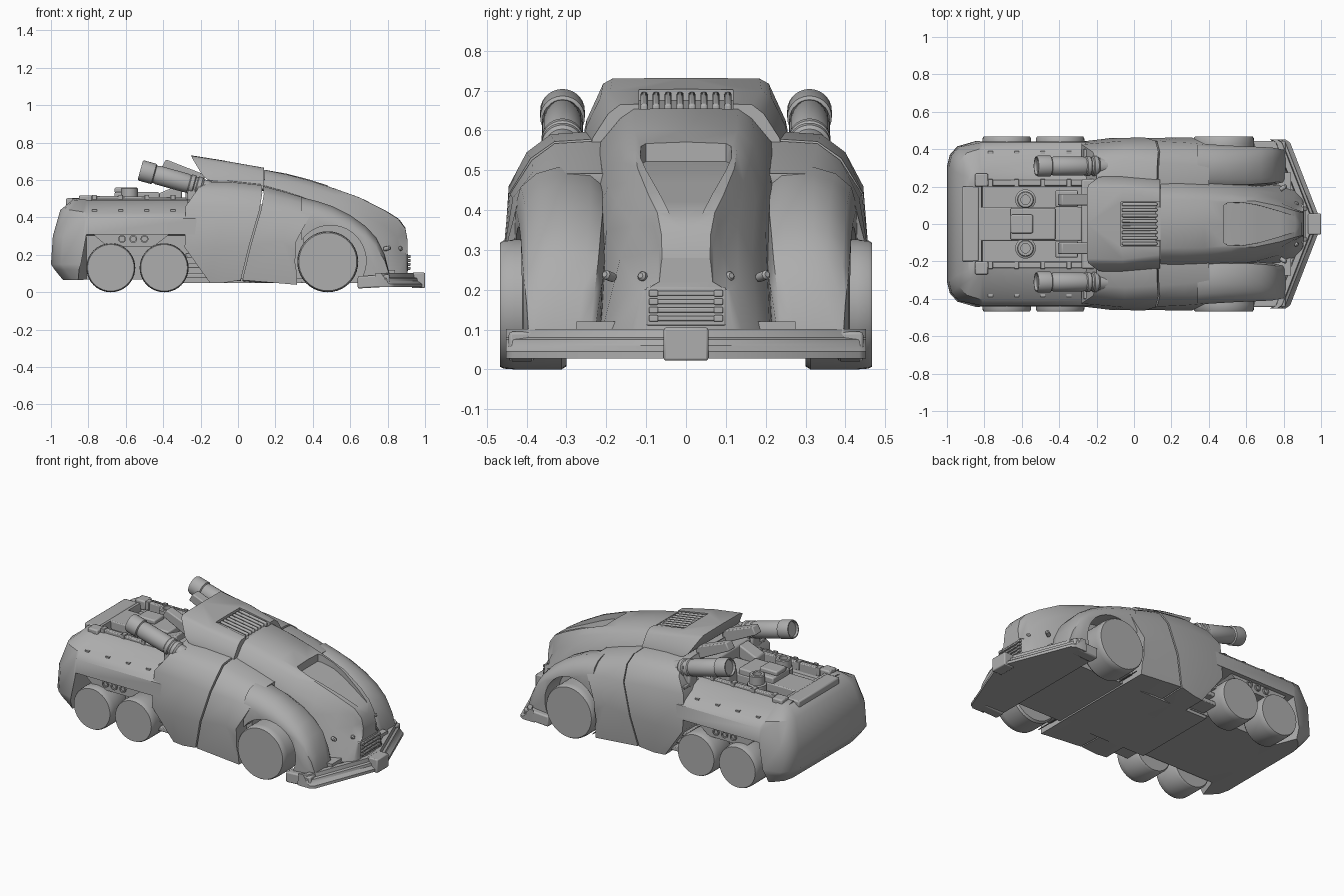
import bpy, bmesh, math
from mathutils import Vector

paint = bpy.data.materials.new("body grey")
paint.diffuse_color = (0.42, 0.42, 0.42, 1)


def finish(name, bm, bevel=0):
    bmesh.ops.remove_doubles(bm, verts=bm.verts, dist=1e-5)
    bmesh.ops.recalc_face_normals(bm, faces=bm.faces)
    me = bpy.data.meshes.new(name)
    bm.to_mesh(me)
    bm.free()
    me.materials.append(paint)
    ob = bpy.data.objects.new(name, me)
    bpy.context.collection.objects.link(ob)
    if bevel:
        b = ob.modifiers.new("bevel", 'BEVEL')
        b.width, b.segments, b.limit_method = bevel, 2, 'ANGLE'
    return ob


def loft(name, rings, bevel=0):
    """Skin closed rings of equal even length; caps are quad strips."""
    bm = bmesh.new()
    vs = [[bm.verts.new(p) for p in r] for r in rings]
    n = len(rings[0])
    for a, b in zip(vs, vs[1:]):
        for i in range(n):
            j = (i + 1) % n
            bm.faces.new((a[i], a[j], b[j], b[i]))
    for r in (vs[0], vs[-1]):
        for i in range(n // 2 - 1):
            bm.faces.new((r[i], r[i + 1], r[n - 2 - i], r[n - 1 - i]))
    return finish(name, bm, bevel)


def sym(half):
    return half + [(x, -y, z) for x, y, z in reversed(half)]


def at(x, *pts):
    return sym([(x, y, z) for y, z in pts])


def box(name, x0, x1, y0, y1, z0, z1, bevel=0, slope=0):
    """Box whose far x end is shifted in z by slope."""
    def ring(x, d):
        return [(x, y0, z0 + d), (x, y1, z0 + d), (x, y1, z1 + d), (x, y0, z1 + d)]
    return loft(name, [ring(x0, 0), ring(x1, slope)], bevel)


def revolve(name, origin, axis, profile, n=32):
    """Spin (distance, radius) pairs about an axis."""
    q = Vector(axis).to_track_quat('Z', 'Y')
    o = Vector(origin)
    return loft(name, [[o + q @ Vector((r * math.cos(2 * math.pi * i / n),
                r * math.sin(2 * math.pi * i / n), t)) for i in range(n)] for t, r in profile])


def cut(ob, *cutters):
    bpy.context.view_layer.objects.active = ob
    for c in cutters:
        m = ob.modifiers.new("cut", 'BOOLEAN')
        m.operation, m.object, m.solver = 'DIFFERENCE', c, 'EXACT'
        bpy.ops.object.modifier_apply(modifier=m.name)


# rear hull with sunken deck and open wheel bays
def bay(x):
    return at(x, (0, .45), (.2, .45), (.22, .50), (.28, .49), (.405, .425), (.435, .395),
              (.44, .31), (.28, .30), (.28, .068), (0, .068))


def tail(top, edge, w):
    """Rounded tail ring: x of the top, x of the widest line, half width there."""
    return sym([(top, 0, .497), (top, .2, .497), (top, .22, .50), (top, min(.28, w - .06), .493),
                (edge + .05, w - .035, .44), (edge + .01, w - .003, .30), (edge, w, .15),
                (edge + .02, w - .007, .12), (edge + .065, w - .025, .065), (edge + .065, 0, .065)])


loft("rear_hull", [
    tail(-.885, -1, .31), tail(-.875, -.985, .37), tail(-.86, -.945, .415),
    sym([(-.815, 0, .50), (-.815, .2, .50), (-.815, .22, .505), (-.82, .28, .495), (-.83, .40, .43),
         (-.82, .435, .38), (-.84, .445, .15), (-.85, .435, .12), (-.855, .41, .065), (-.855, 0, .065)]),
    bay(-.81), bay(-.18)])

# deck equipment
box("deck_spine", -.83, -.28, -.09, .09, .44, .50, .006)
box("deck_housing", -.66, -.42, -.085, .085, .49, .535, .008)
box("deck_cap", -.66, -.54, -.05, .05, .53, .56, .008)
box("tail_plate", -.92, -.83, -.2, .2, .46, .503, .008)
box("cab_rear_wall", -.28, -.15, -.24, .24, .42, .56, .01)
for s, side in ((1, "left"), (-1, "right")):
    revolve("deck_port_" + side, (-.58, s * .13, .44), (0, 0, 1),
            [(0, .055), (.06, .055), (.065, .045), (.115, .045), (.12, .04), (.12, .025), (.08, .025)], 24)
    box("deck_rail_" + side, -.85, -.26, s * .205, s * .235, .46, .518, .005, -.012)
    box("tail_block_" + side, -.85, -.78, s * .2, s * .27, .46, .518, .008)
    for i in range(4):
        x = -.78 + .14 * i
        box("rail_clamp_" + side, x, x + .025, s * .20, s * .24, .47, .521, .003)
        box("lid_stud_" + side, x, x + .025, s * .375, s * .39, .425, .442)
    loft("rear_strut_" + side, [[(x, y, z) for x, z in
         ((-.41, .665), (-.385, .71), (-.18, .63), (-.18, .55))] for y in (s * .10, s * .16)], .006)
    box("strut_foot_" + side, -.42, -.3, s * .09, s * .18, .45, .53, .008, .05)
    # bracket with round ports over the rear wheels
    loft("bay_bracket_" + side, [[(x, y, z) for x, z in
         ((-.78, .315), (-.70, .245), (-.45, .245), (-.36, .315))] for y in (s * .27, s * .415)])
    for x in (-.62, -.56, -.50):
        revolve("bay_port_" + side, (x, s * .41, .285), (0, s, 0),
                [(0, .021), (.015, .021), (.015, .014), (.006, .014)], 16)
    for i in range(4):
        box("step_bar_" + side, -.28, -.16, s * .27, s * .39, .075 + i * .055, .10 + i * .055, .004)
        box("side_vent_" + side, -.27, -.2, s * .26, s * .40, .405 + i * .025, .42 + i * .025, .003)

# wheels with flat closed faces
for s, side in ((1, "left"), (-1, "right")):
    for name, x, r in (("rear", -.68, .131), ("middle", -.395, .131), ("front", .48, .163)):
        revolve(f"{name}_wheel_{side}", (x, s * .30, r), (0, s, 0),
                [(0, r * .94), (.012, r), (.13, r), (.158, r * .985), (.167, r * .95)], 40)
    revolve("axle_" + side, (-.68, 0, .13), (0, s, 0), [(0, .03), (.31, .03)], 12)

# cab side shells, split by a slanted seam
wells = [revolve("well_cutter", (.495, s * .275, .168), (0, s, 0), [(0, .19), (.3, .19)], 40)
         for s in (1, -1)]
loft("cab_shell", [
    sym([(-.20, 0, .59), (-.20, .2, .60), (-.20, .33, .59), (-.22, .385, .545), (-.28, .425, .46),
         (-.285, .44, .24), (-.15, .42, .05), (-.15, 0, .05)]),
    sym([(-.05, 0, .60), (-.05, .2, .60), (-.05, .34, .59), (-.05, .40, .545), (-.06, .445, .46),
         (-.12, .46, .24), (-.08, .43, .05), (-.08, 0, .05)]),
    sym([(.12, 0, .58), (.12, .2, .58), (.125, .33, .572), (.13, .39, .53), (.115, .445, .44),
         (.06, .462, .25), (.015, .44, .065), (.015, 0, .05)])])
door = loft("door_shell", [
    sym([(.128, 0, .575), (.128, .2, .575), (.133, .33, .567), (.138, .387, .525), (.123, .442, .44),
         (.068, .46, .25), (.023, .44, .065), (.023, 0, .05)]),
    sym([(.27, 0, .53), (.27, .2, .535), (.27, .32, .53), (.27, .385, .495), (.27, .435, .43),
         (.24, .462, .27), (.20, .44, .05), (.20, 0, .05)]),
    sym([(.40, 0, .48), (.40, .2, .49), (.40, .30, .492), (.40, .375, .462), (.385, .425, .41),
         (.31, .462, .27), (.315, .44, .04), (.315, 0, .05)])])
cut(door, *wells)
box("inner_core", -.15, .35, -.36, .36, .07, .47)
box("floor_plate", -.3, .84, -.275, .275, .05, .12)

# front fenders wrapping the wheels: x, top, half width, inner foot
stations = [(.34, .508, .43, .21), (.42, .488, .425, .21), (.50, .462, .42, .21), (.60, .412, .415, .21),
            (.68, .355, .412, .215), (.74, .292, .408, .22), (.785, .20, .40, .23), (.81, .10, .395, .24)]
for s, side in ((1, "left"), (-1, "right")):
    rings = []
    for x, top, w, foot in stations:
        h = top - .05
        rings.append([(x, s * y, z) for y, z in (
            (foot, .05), (foot - .01, .05 + h * .7), (foot, .05 + h * .93), (foot + .03, .05 + h * .985),
            (.32, top), (w - .055, .05 + h * .965), (w - .015, .05 + h * .89), (w, .05 + h * .78),
            (w, .05 + h * .3), (w, .05))])
    cut(loft("front_fender_" + side, rings), *wells)
for w in wells:
    bpy.data.objects.remove(w)

# hood with a sunken window
hood = loft("hood", [
    at(.142, (0, .655), (.13, .654), (.165, .63), (.215, .57), (.235, .50), (.24, .1)),
    at(.26, (0, .634), (.128, .63), (.17, .60), (.215, .54), (.235, .46), (.24, .1)),
    at(.38, (0, .603), (.128, .598), (.17, .565), (.21, .50), (.23, .42), (.23, .1)),
    at(.52, (0, .558), (.128, .553), (.16, .52), (.195, .46), (.22, .40), (.23, .1)),
    at(.65, (0, .512), (.122, .506), (.145, .47), (.175, .42), (.20, .35), (.225, .1)),
    at(.78, (0, .447), (.095, .44), (.115, .40), (.13, .36), (.165, .28), (.21, .1)),
    at(.855, (0, .40), (.072, .393), (.082, .36), (.09, .29), (.13, .22), (.18, .1)),
    at(.895, (0, .345), (.062, .34), (.068, .31), (.07, .22), (.11, .20), (.14, .1)),
    at(.906, (0, .28), (.06, .28), (.063, .26), (.067, .22), (.1, .20), (.12, .1))])
window = loft("window_cutter", [at(x, (0, .8), (w, .8), (w * .95, z), (0, z)) for x, w, z in
              ((.48, .105, .522), (.50, .118, .516), (.58, .12, .498), (.66, .106, .468), (.78, .07, .42), (.87, .04, .385))])
cut(hood, window)
bpy.data.objects.remove(window)

# roof with swept rear lip and ribbed vent
roof = loft("cab_roof", [
    sym([(-.25, 0, .732), (-.25, .185, .73), (-.245, .208, .717), (-.19, .25, .625), (-.16, .255, .60), (-.16, 0, .60)]),
    at(-.06, (0, .702), (.19, .70), (.215, .682), (.25, .61), (.255, .585), (0, .58)),
    at(.138, (0, .668), (.165, .665), (.195, .642), (.235, .58), (.24, .55), (0, .54))])
vent = loft("vent_cutter", [at(x, (0, .8), (.118, .8), (.118, z), (0, z)) for x, z in ((-.07, .675), (.2, .63))])
cut(roof, vent)
bpy.data.objects.remove(vent)
for i in range(8):
    y = -.105 + i * .03
    box("vent_rib", -.065, .125, y - .009, y + .009, .66, .697, .006, -.03)
box("vent_front", .115, .15, -.09, .09, .60, .652, .006)

# twin cannons
for s, side in ((1, "left"), (-1, "right")):
    revolve("cannon_" + side, (-.19, s * .31, .56), (-.33, 0, .092),
            [(-.04, .045), (.0, .045), (.01, .053), (.03, .053), (.035, .048), (.045, .048), (.05, .053),
             (.07, .053), (.075, .048), (.09, .051), (.25, .051), (.255, .048), (.265, .048), (.27, .056),
             (.335, .056), (.345, .052), (.345, .046), (.33, .044)], 28)
    box("cannon_mount_" + side, -.27, -.16, s * .27, s * .35, .46, .55, .01, .02)

# nose grille
box("grille_frame", .88, .908, -.1, .1, .11, .207, .004)
for i in range(4):
    z = .122 + i * .021
    box("grille_bar", .90, .918, -.09, .09, z, z + .012, .003)
    for s in (1, -1):
        box("grille_tip", .90, .922, s * .07, s * .093, z - .002, z + .014, .003)

# chevron bumper
shape = ((0, .028), (0, .045), (-.022, .06), (-.026, .075), (-.04, .08), (-.045, .102), (-.075, .102), (-.085, .028))
for s, side in ((1, "left"), (-1, "right")):
    loft("bumper_" + side, [[(x + dx, s * y, z) for dx, z in shape]
                            for x, y in ((.99, 0), (.985, .05), (.835, .435), (.81, .452))])
    box("bumper_skirt_" + side, .64, .81, s * .38, s * .445, .02, .085, .008, .01)
    loft("bumper_shelf_" + side, [[(x, y * s, z) for x, y in
         ((.93, 0), (.76, .43), (.64, .40), (.64, 0))] for z in (.03, .06)])
    for x, y, z in ((.862, .105, .232), (.80, .195, .235)):
        revolve("nose_lamp_" + side, (x, s * y, z), (.8, s * .5, .2), [(-.02, .012), (.012, .012), (.018, .007)], 12)
box("bumper_block", .93, 1.0, -.056, .056, .022, .105, .006)

# smooth shading with crisp edges
bpy.ops.object.select_all(action='SELECT')
bpy.context.view_layer.objects.active = roof
bpy.ops.object.shade_smooth_by_angle(angle=math.radians(38))
